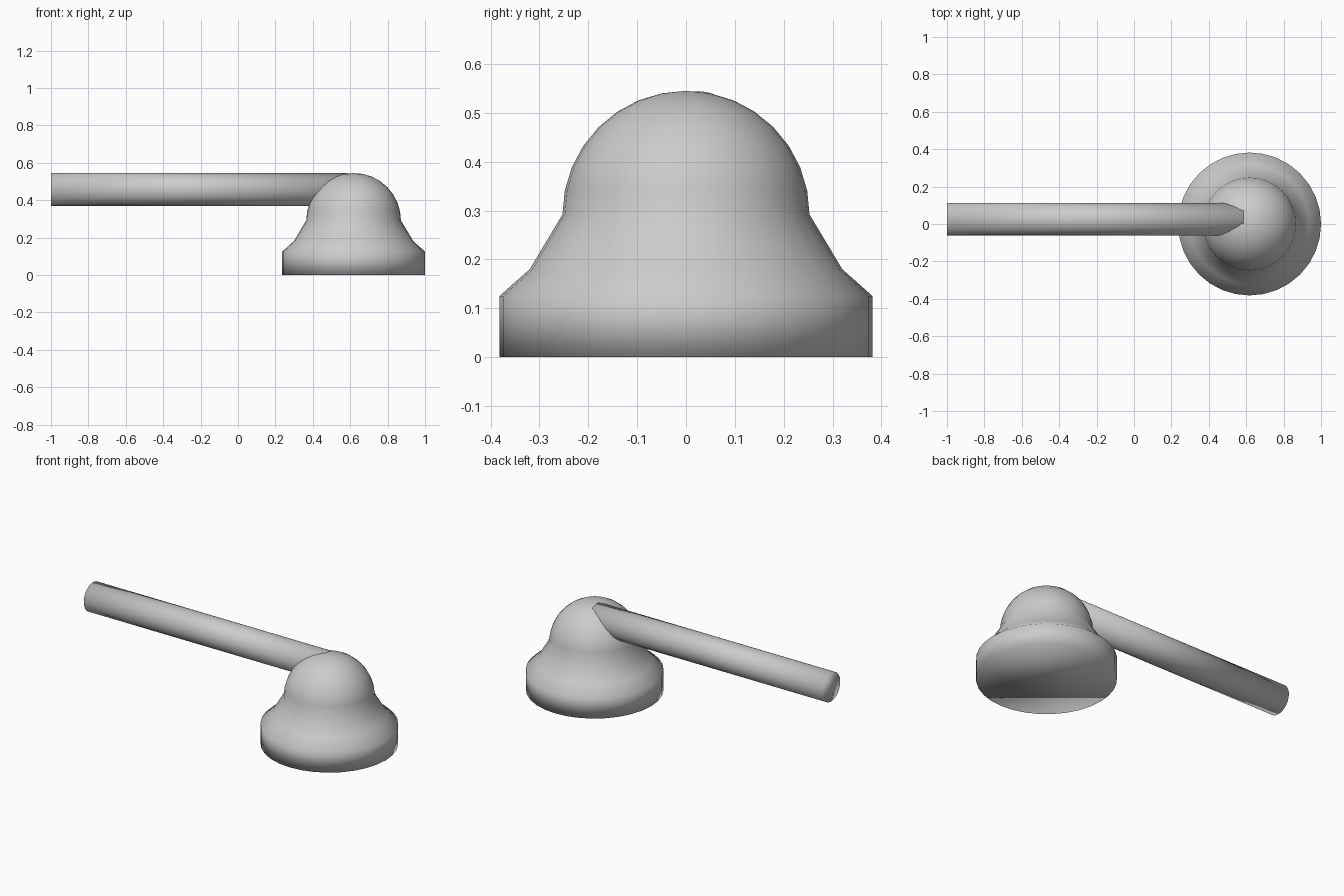
import bpy, bmesh, math
from mathutils import Matrix, Vector

cube = bpy.data.objects.get("Cube")
if cube:
    bpy.data.objects.remove(cube, do_unlink=True)

grey = bpy.data.materials.new("plain grey")
grey.use_nodes = True
colour = (0.6, 0.6, 0.6, 1)
grey.diffuse_color = colour
grey.node_tree.nodes["Principled BSDF"].inputs["Base Color"].default_value = colour


def finish(name, bm):
    """Turn a bmesh into a smooth grey object."""
    bmesh.ops.recalc_face_normals(bm, faces=bm.faces)
    for f in bm.faces:
        f.smooth = True
    mesh = bpy.data.meshes.new(name)
    bm.to_mesh(mesh)
    bm.free()
    mesh.materials.append(grey)
    obj = bpy.data.objects.new(name, mesh)
    bpy.context.collection.objects.link(obj)
    return obj


# Domed mount: flared base profile followed by a quarter circle, lathed
SEGMENTS = 32
DOME_R, DOME_Z = 0.253, 0.292
profile = [(0.382, 0), (0.382, 0.125), (0.32, 0.18)]
for i in range(8):
    a = math.radians(90) * i / 8
    profile.append((DOME_R * math.cos(a), DOME_Z + DOME_R * math.sin(a)))
profile.append((0, DOME_Z + DOME_R))

bm = bmesh.new()
verts = [bm.verts.new((r, 0, z)) for r, z in profile]
edges = [bm.edges.new(pair) for pair in zip(verts, verts[1:])]
bmesh.ops.spin(bm, geom=verts + edges, cent=(0, 0, 0), axis=(0, 0, 1),
               angle=math.tau, steps=SEGMENTS)
bmesh.ops.remove_doubles(bm, verts=bm.verts, dist=0.0005)
rim = [e for e in bm.edges if e.is_boundary]
bmesh.ops.contextual_create(bm, geom=rim)
mount = finish("domed_mount", bm)
mount.location = (0.618, 0, 0)

# Lever bar: a round rod running into the dome, slightly behind its centre
START, END, RADIUS = -1.0, 0.585, 0.0875
bm = bmesh.new()
bmesh.ops.create_cone(bm, cap_ends=True, segments=SEGMENTS, radius1=RADIUS,
                      radius2=RADIUS, depth=END - START,
                      matrix=Matrix.Rotation(math.radians(90), 4, 'Y'))
bar = finish("lever_bar", bm)
bar.location = ((START + END) / 2, 0.025, 0.457)
